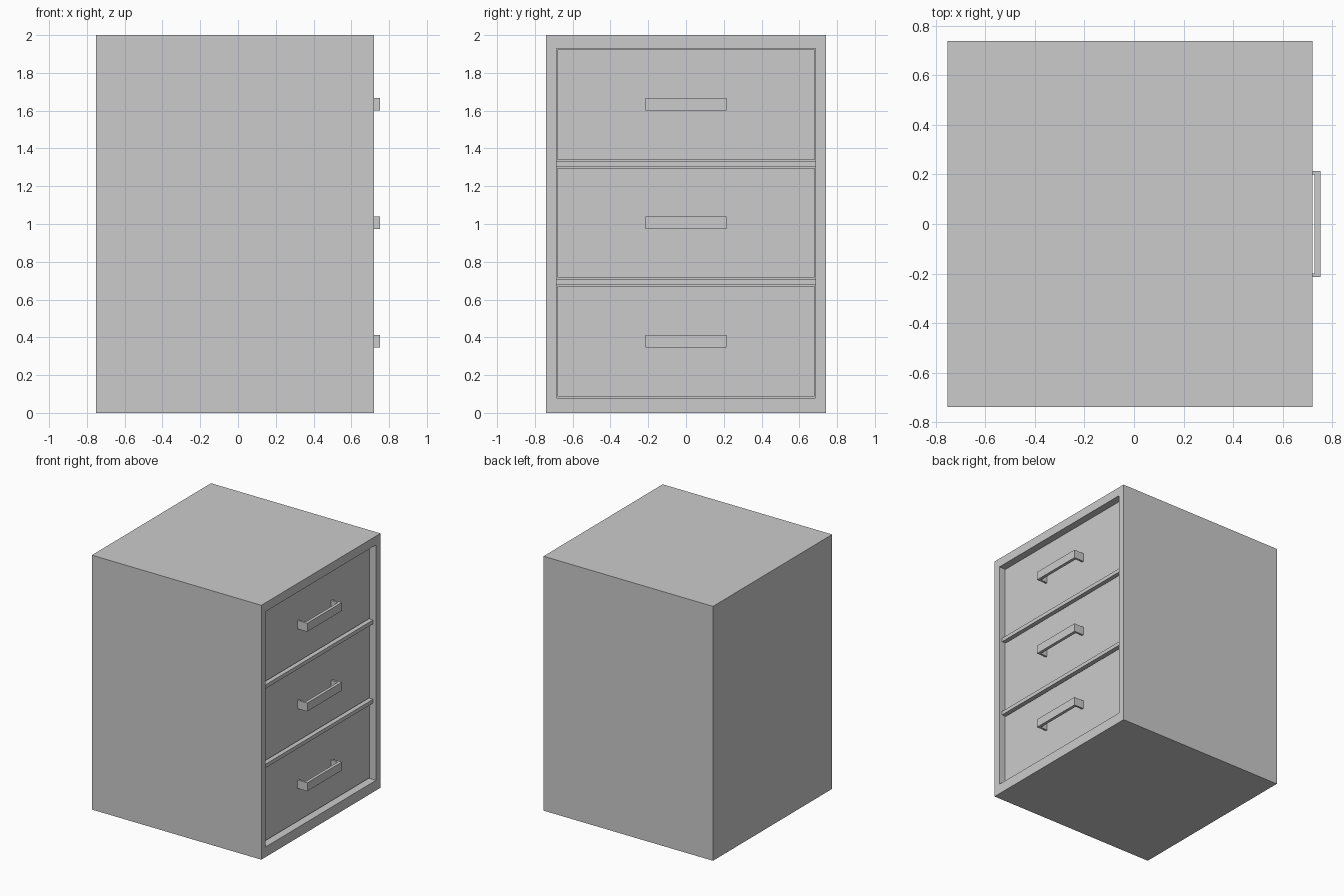
import bpy, bmesh
from mathutils import Vector

if "Cube" in bpy.data.objects:
    bpy.data.objects.remove(bpy.data.objects["Cube"])

BACK, FACE = -0.753, 0.721       # cabinet depth range
HALF_W, OPEN_W = 0.74, 0.685     # half widths: outside, opening
OPEN_Z0, OPEN_Z1 = 0.08, 1.93
DRAWER_X = 0.668                 # recessed drawer face


def add_box(bm, lo, hi):
    lo, hi = Vector(lo), Vector(hi)
    verts = bmesh.ops.create_cube(bm, size=1)["verts"]
    bmesh.ops.scale(bm, vec=hi - lo, verts=verts)
    bmesh.ops.translate(bm, vec=(lo + hi) / 2, verts=verts)
    return verts


def finish(bm, name):
    bmesh.ops.recalc_face_normals(bm, faces=bm.faces)
    mesh = bpy.data.meshes.new(name)
    bm.to_mesh(mesh)
    bm.free()
    ob = bpy.data.objects.new(name, mesh)
    bpy.context.collection.objects.link(ob)
    return ob


def hollow(bm, axis, lo, hi, depth):
    """Inset the face pointing along axis to the lo/hi limits, then sink it."""
    bm.normal_update()
    face = max(bm.faces, key=lambda f: f.normal.dot(axis))
    bmesh.ops.inset_individual(bm, faces=[face], thickness=0.01)
    for v in face.verts:
        mid = face.calc_center_median()
        break
    for v in face.verts:
        for i in range(3):
            if not axis[i]:
                v.co[i] = lo[i] if v.co[i] < mid[i] else hi[i]
    new = bmesh.ops.extrude_discrete_faces(bm, faces=[face])["faces"][0]
    bmesh.ops.translate(bm, vec=-axis * depth, verts=new.verts)


# Cabinet shell, open on the +x side
bm = bmesh.new()
add_box(bm, (BACK, -HALF_W, 0), (FACE, HALF_W, 2))
hollow(bm, Vector((1, 0, 0)), (0, -OPEN_W, OPEN_Z0), (0, OPEN_W, OPEN_Z1), 1.42)
finish(bm, "cabinet_body")

# Rails between the drawers
for i, z in enumerate((0.68, 1.303)):
    bm = bmesh.new()
    add_box(bm, (BACK + 0.054, -OPEN_W, z), (0.695, OPEN_W, z + 0.03))
    finish(bm, f"divider_{i + 1}")

# Drawers with bracket handles
for i, (z0, z1) in enumerate(((0.087, 0.673), (0.717, 1.297), (1.34, 1.925))):
    w = OPEN_W - 0.004
    bm = bmesh.new()
    add_box(bm, (-0.68, -w, z0), (DRAWER_X, w, z1))
    hollow(bm, Vector((0, 0, 1)), (-0.64, -w + 0.04, 0), (DRAWER_X - 0.04, w - 0.04, 0), z1 - z0 - 0.04)
    finish(bm, f"drawer_{i + 1}")

    h0 = 0.346 + 0.627 * i
    h1 = h0 + 0.066
    bm = bmesh.new()
    add_box(bm, (0.729, -0.215, h0), (0.753, 0.215, h1))
    for y in (-0.215, 0.199):
        add_box(bm, (DRAWER_X, y, h0), (0.729, y + 0.016, h1))
    finish(bm, f"handle_{i + 1}")
